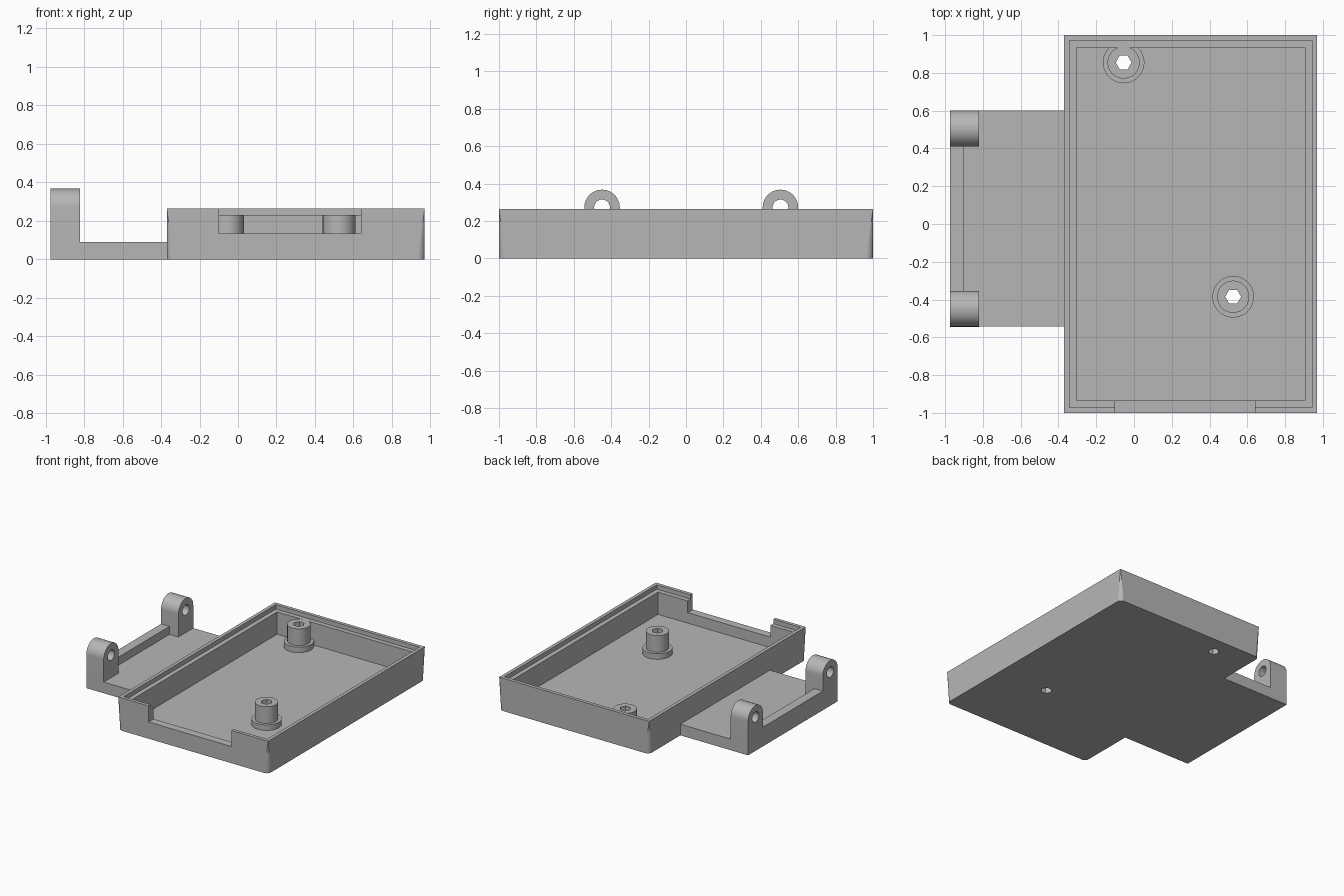
import bpy, bmesh, math
from mathutils import Matrix, Vector

old = bpy.data.objects.get("Cube")
if old:
    bpy.data.objects.remove(old, do_unlink=True)

grey = bpy.data.materials.new("plain_grey")
grey.use_nodes = True
grey.diffuse_color = (0.47, 0.47, 0.47, 1)
grey.node_tree.nodes["Principled BSDF"].inputs["Base Color"].default_value = (0.47, 0.47, 0.47, 1)


def finish(name, bm):
    bmesh.ops.recalc_face_normals(bm, faces=bm.faces)
    mesh = bpy.data.meshes.new(name)
    bm.to_mesh(mesh)
    bm.free()
    mesh.materials.append(grey)
    obj = bpy.data.objects.new(name, mesh)
    bpy.context.collection.objects.link(obj)
    return obj


def stack(name, rings, smooth_width=0):
    """Skin a stack of equal-length rings and cap both ends."""
    bm = bmesh.new()
    loops = [[bm.verts.new(p) for p in ring] for ring in rings]
    n = len(loops[0])
    for a, b in zip(loops, loops[1:]):
        for i in range(n):
            j = (i + 1) % n
            f = bm.faces.new((a[i], a[j], b[j], b[i]))
            f.smooth = (a[i].co - a[j].co).length < smooth_width
    bm.faces.new(loops[0])
    bm.faces.new(loops[-1])
    bmesh.ops.remove_doubles(bm, verts=bm.verts, dist=1e-5)
    return finish(name, bm)


def box(name, low, high):
    low, high = Vector(low), Vector(high)
    bm = bmesh.new()
    bmesh.ops.create_cube(bm, size=1)
    bmesh.ops.scale(bm, vec=high - low, verts=bm.verts)
    bmesh.ops.translate(bm, vec=(low + high) / 2, verts=bm.verts)
    return finish(name, bm)


def circle(x, y, z, r, n=48):
    return [(x + r * math.cos(math.tau * i / n), y + r * math.sin(math.tau * i / n), z)
            for i in range(n)]


def cut(obj, cutter):
    mod = obj.modifiers.new("cut", 'BOOLEAN')
    mod.operation = 'DIFFERENCE'
    mod.solver = 'EXACT'
    mod.object = cutter
    bpy.context.view_layer.objects.active = obj
    bpy.ops.object.modifier_apply(modifier=mod.name)


def discard(obj):
    bpy.data.objects.remove(obj, do_unlink=True)


# Tray: rounded corners at the bottom that fade to sharp corners at the rim
X0, X1, RIM, LEDGE, FLOOR = -0.37, 0.97, 0.265, 0.23, 0.05


def tray_ring(inset, z, r=0.0, steps=8):
    cx, hx, hy = (X0 + X1) / 2, (X1 - X0) / 2 - inset - r, 1 - inset - r
    ring = []
    for k, (sx, sy) in enumerate([(1, 1), (-1, 1), (-1, -1), (1, -1)]):
        for i in range(steps + 1):
            a = math.pi / 2 * (k + i / steps)
            ring.append((cx + sx * hx + r * math.cos(a), sy * hy + r * math.sin(a), z))
    return ring


tray = stack("tray", [tray_ring(0, 0, 0.036), tray_ring(0, RIM), tray_ring(0.028, RIM),
                      tray_ring(0.028, LEDGE), tray_ring(0.065, LEDGE),
                      tray_ring(0.065, FLOOR)], 0.02)

# Opening in the front wall
notch = box("notch_cutter", (-0.1, -1.1, 0.135), (0.64, -0.9, 0.4))
cut(tray, notch)
discard(notch)

# Stepped posts with hexagonal bores running through the floor
for name, x, y in [("back_post", -0.055, 0.855), ("front_post", 0.525, -0.385)]:
    profile = [(0.11, 0.03), (0.11, 0.095), (0.085, 0.095), (0.085, LEDGE)]
    post = stack(name, [circle(x, y, z, r) for r, z in profile], 0.02)
    for f in post.data.polygons:
        f.use_smooth = abs(f.normal.z) < 0.5
    bore = stack("bore_cutter", [circle(x, y, z, 0.042, 6) for z in (-0.1, 0.4)])
    cut(post, bore)
    cut(tray, bore)
    discard(bore)

# Hinge plate and the stiffening bar between the lugs
box("hinge_plate", (-0.975, -0.543, 0), (X0, 0.6, 0.09))
box("hinge_bar", (-0.975, -0.355, 0.09), (-0.9, 0.41, 0.155))

# Hinge lugs: arched blocks with a pin hole along x
R, PIN_Z, LUG_X = 0.095, 0.272, (-0.975, -0.82)


def lug_outline(x, y):
    arch = [(x, y + R * math.cos(math.pi * i / 24), PIN_Z + R * math.sin(math.pi * i / 24))
            for i in range(25)]
    return arch + [(x, y - R, 0.09), (x, y + R, 0.09)]


for name, y in [("front_hinge_lug", -0.449), ("back_hinge_lug", 0.505)]:
    lug = stack(name, [lug_outline(x, y) for x in LUG_X])
    pin = stack("pin_cutter", [[(x, y + b, PIN_Z + c) for b, c, _ in circle(0, 0, 0, 0.042, 32)]
                               for x in (-1.1, -0.7)])
    cut(lug, pin)
    discard(pin)
    bpy.ops.object.select_all(action='DESELECT')
    lug.select_set(True)
    bpy.context.view_layer.objects.active = lug
    bpy.ops.object.shade_smooth_by_angle(angle=math.radians(30))
